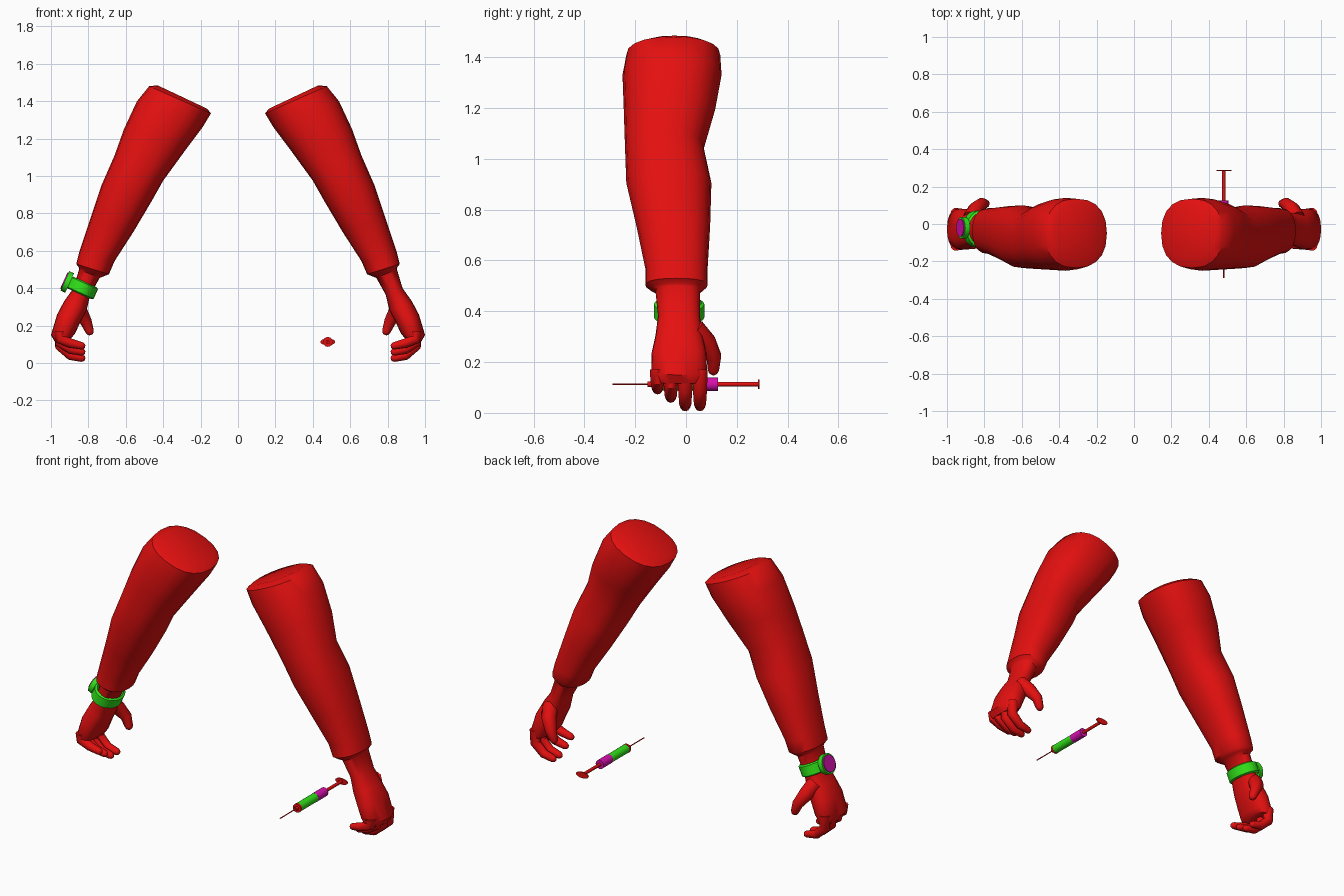
import bpy, bmesh
from math import sin, cos, pi, copysign, radians
from mathutils import Vector

if "Cube" in bpy.data.objects:
    bpy.data.objects.remove(bpy.data.objects["Cube"], do_unlink=True)


def material(name, rgb):
    mat = bpy.data.materials.new(name)
    mat.use_nodes = True
    mat.diffuse_color = (*rgb, 1)
    mat.node_tree.nodes["Principled BSDF"].inputs["Base Color"].default_value = (*rgb, 1)
    return mat


RED = material("red", (0.78, 0.005, 0.005))
GREEN = material("green", (0.03, 0.75, 0.01))
MAGENTA = material("magenta", (0.68, 0.005, 0.42))
made = []


def ring(centre, u, v, sides, power=1.0):
    """Closed section spanned by half-axes u and v; power under 1 squares it off."""
    points = []
    for i in range(sides):
        a = 2 * pi * i / sides
        c, s = (copysign(abs(f) ** power, f) for f in (cos(a), sin(a)))
        points.append(centre + u * c + v * s)
    return points


def loft(name, rings, mat, side=1, closed=False):
    """Skin consecutive rings; cap the ends, or join last to first."""
    bm = bmesh.new()
    loops = [[bm.verts.new((p.x * side, p.y, p.z)) for p in r] for r in rings]
    pairs = list(zip(loops, loops[1:]))
    if closed:
        pairs.append((loops[-1], loops[0]))
    else:
        bm.faces.new(loops[0])
        bm.faces.new(loops[-1])
    for a, b in pairs:
        n = len(a)
        for i in range(n):
            j = (i + 1) % n
            bm.faces.new((a[i], a[j], b[j], b[i]))
    bmesh.ops.recalc_face_normals(bm, faces=bm.faces)
    mesh = bpy.data.meshes.new(name)
    bm.to_mesh(mesh)
    bm.free()
    mesh.materials.append(mat)
    obj = bpy.data.objects.new(name, mesh)
    bpy.context.collection.objects.link(obj)
    made.append(obj)
    return obj


def digit(name, path, radii, side):
    """Tapered finger along a path with a rounded tip."""
    path = [Vector(p) for p in path]
    tip = (path[-1] - path[-2]).normalized()
    r = radii[-1]
    path += [path[-1] + tip * r * 0.6, path[-1] + tip * r * 0.9]
    radii = list(radii) + [r * 0.75, r * 0.35]
    rings = []
    for i, p in enumerate(path):
        t = path[min(i + 1, len(path) - 1)] - path[max(i - 1, 0)]
        v = Vector((0, 1, 0))
        v = (v - t * (v.dot(t) / t.length_squared)).normalized()
        u = v.cross(t).normalized()
        rings.append(ring(p, u * radii[i], v * radii[i], 10))
    loft(name, rings, RED, side)


def cylinder(name, start, end, radius, mat, flatten=1.0, sides=24, side=1):
    """Straight cylinder in the y or x-z direction, optionally oval."""
    start, end = Vector(start), Vector(end)
    axis = (end - start).normalized()
    u = Vector((1, 0, 0)) if abs(axis.y) > 0.9 else Vector((0, 1, 0))
    v = axis.cross(u) * flatten
    loft(name, [ring(p, u * radius, v * radius, sides) for p in (start, end)], mat, side)


# Arm sections: outer x, z; inner x, z; y front, y back
ARM = [
    (.43, 1.485, .165, 1.36, -.19, .10),
    (.475, 1.48, .145, 1.335, -.235, .135),
    (.54, 1.40, .19, 1.26, -.25, .14),
    (.61, 1.25, .28, 1.14, -.245, .115),
    (.66, 1.11, .40, .975, -.24, .07),
    (.73, .95, .465, .86, -.235, .10),
    (.79, .77, .56, .70, -.195, .095),
    (.85, .59, .66, .545, -.16, .085),
    (.865, .53, .69, .475, -.16, .085),
    (.85, .51, .715, .465, -.14, .07),
    (.85, .50, .74, .455, -.12, .055),
    (.88, .40, .79, .365, -.11, .055),
    (.93, .33, .81, .28, -.12, .065),
    (.967, .26, .845, .215, -.135, .08),
    (1.0, .15, .87, .16, -.137, .083),
    (.98, .115, .89, .135, -.125, .075),
]


def arm(label, side):
    # Sleeve, wrist and palm in one skin
    rings = []
    for ox, oz, ix, iz, y0, y1 in ARM:
        outer, inner = Vector((ox, 0, oz)), Vector((ix, 0, iz))
        centre = (outer + inner) / 2 + Vector((0, (y0 + y1) / 2, 0))
        rings.append(ring(centre, (outer - inner) / 2, Vector((0, (y1 - y0) / 2, 0)), 20, 0.85))
    loft(label + "_arm", rings, RED, side)
    # Curled fingers, each lifted by its own amount
    for name, y, lift in (("index", .055, 0), ("middle", -.003, 0),
                          ("ring", -.06, .033), ("little", -.112, .066)):
        path = [(.95, y, .17), (.95, y, .09 + lift * .6),
                (.895, y, .04 + lift), (.835, y, .026 + lift)]
        digit(f"{label}_{name}_finger", path, (.032, .029, .025, .02), side)
    # Thumb
    digit(label + "_thumb",
          [(.87, .03, .33), (.845, .08, .275), (.812, .11, .22), (.793, .108, .17)],
          (.045, .041, .031, .023), side)


arm("left", 1)
arm("right", -1)

# Watch on the right wrist
across = Vector((.91, 0, .41))
along = Vector((.41, 0, -.91))
fore = Vector((0, 1, 0))
middle = Vector((.833, -.027, .402))
band = []
for shift, grow in ((-.035, 0), (-.028, .012), (.028, .012), (.035, 0)):
    band.append(ring(middle + along * shift, across * (.068 + grow),
                     fore * (.087 + grow), 24))
loft("watch_band", band, GREEN, -1, closed=True)
hub = Vector((.90, -.02, .428))
cylinder("watch_case", hub, hub + across * .028, .057, GREEN, side=-1)
cylinder("watch_dial", hub + across * .027, hub + across * .034, .048, MAGENTA, side=-1)

# Syringe lying front to back
SYRINGE = [
    ("needle", -.29, -.15, .003, RED, 1),
    ("needle_hub", -.152, -.13, .011, RED, 1),
    ("barrel_cap", -.132, -.12, .026, RED, 1),
    ("barrel", -.12, .035, .025, GREEN, 1),
    ("barrel_end", .035, .125, .026, MAGENTA, 1),
    ("plunger_rod", .125, .287, .009, RED, 1),
    ("plunger_plate", .284, .29, .04, RED, .45),
]
for name, y0, y1, radius, mat, flatten in SYRINGE:
    cylinder("syringe_" + name, (.48, y0, .113), (.48, y1, .113), radius, mat, flatten)

# Smooth shading with sharp rims kept
bpy.ops.object.select_all(action="DESELECT")
for obj in made:
    obj.select_set(True)
bpy.context.view_layer.objects.active = made[0]
bpy.ops.object.shade_smooth_by_angle(angle=radians(45))
